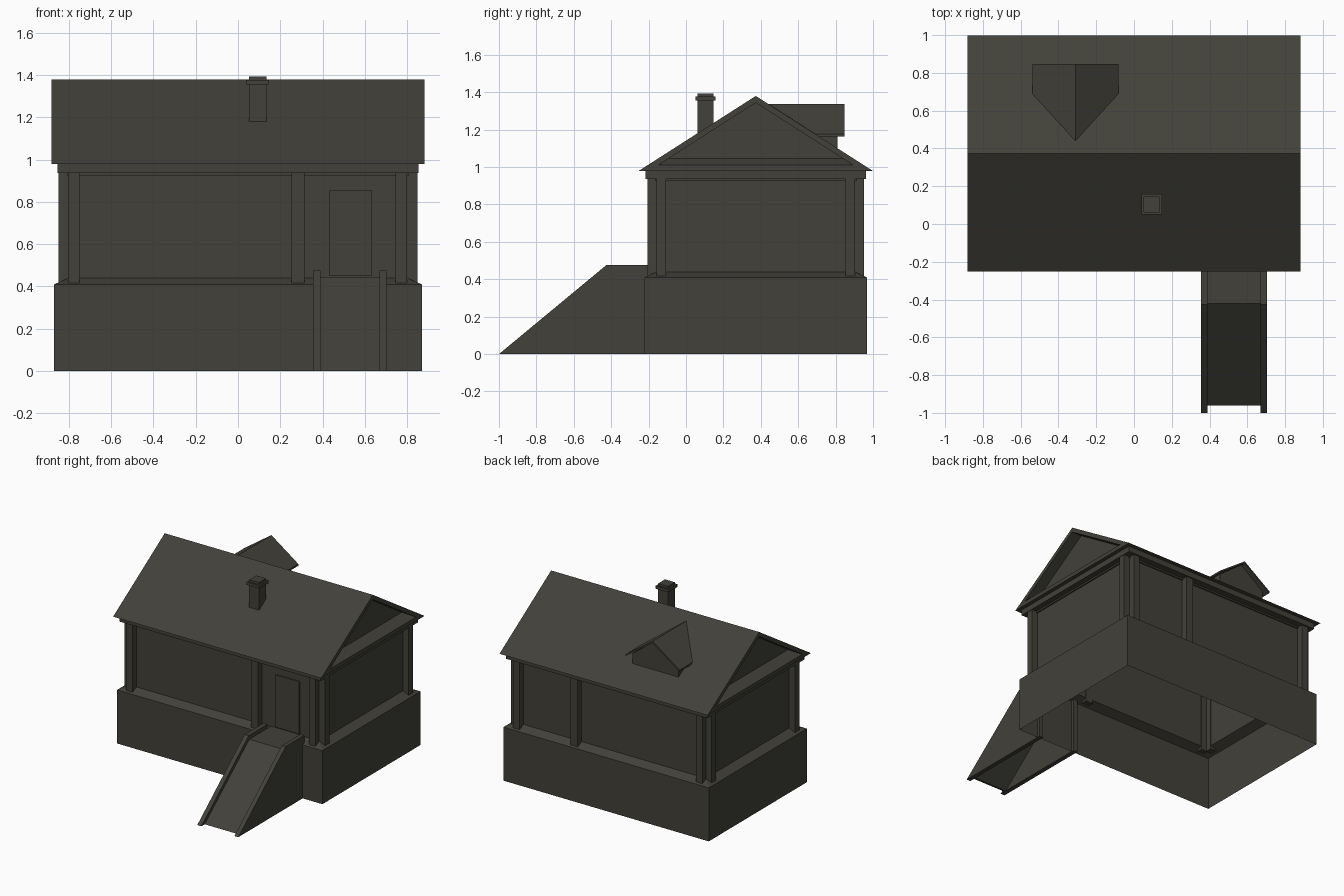
import bpy, bmesh

if "Cube" in bpy.data.objects:
    bpy.data.objects.remove(bpy.data.objects["Cube"])

mat = bpy.data.materials.new("dark olive grey")
mat.diffuse_color = (0.054, 0.052, 0.041, 1)
mat.use_nodes = True
mat.node_tree.nodes["Principled BSDF"].inputs["Base Color"].default_value = mat.diffuse_color
CY = 0.373          # house centre in y
SLOPE = 0.4 / 0.625  # main roof pitch


def finish(name, bm):
    bmesh.ops.recalc_face_normals(bm, faces=bm.faces)
    me = bpy.data.meshes.new(name)
    bm.to_mesh(me)
    bm.free()
    me.materials.append(mat)
    ob = bpy.data.objects.new(name, me)
    bpy.context.collection.objects.link(ob)
    return ob


def loft(name, loops, caps=True):
    """Skin a list of equal-length point loops."""
    bm = bmesh.new()
    rings = [[bm.verts.new(p) for p in lp] for lp in loops]
    n = len(rings[0])
    for a, b in zip(rings, rings[1:]):
        for i in range(n):
            j = (i + 1) % n
            bm.faces.new((a[i], a[j], b[j], b[i]))
    if caps:
        bm.faces.new(rings[0])
        bm.faces.new(rings[-1])
    return finish(name, bm)


def rect(cx, cy, hx, hy, z):
    return [(cx - hx, cy - hy, z), (cx + hx, cy - hy, z),
            (cx + hx, cy + hy, z), (cx - hx, cy + hy, z)]


def box(name, cx, cy, hx, hy, z0, z1):
    return loft(name, [rect(cx, cy, hx, hy, z0), rect(cx, cy, hx, hy, z1)])


def prism_x(name, yz, x0, x1):
    return loft(name, [[(x, y, z) for y, z in yz] for x in (x0, x1)])


def prism_y(name, xz, y0, y1):
    return loft(name, [[(x, y, z) for x, z in xz] for y in (y0, y1)])


# Base with sloped ledge, and walls: hollow and open underneath
loft("base", [rect(0, CY, 0.87, 0.594, 0), rect(0, CY, 0.87, 0.594, 0.41),
              rect(0, CY, 0.80, 0.53, 0.44)], caps=False)
loft("walls", [rect(0, CY, 0.80, 0.53, 0.44), rect(0, CY, 0.80, 0.53, 0.95)], caps=False)

# Posts on the long sides and near the corners of the short sides
for s, side in ((-1, "front"), (1, "back")):
    for x, h in ((-0.777, 0.027), (0.283, 0.031), (0.772, 0.027)):
        box(side + "_post", x, CY + s * 0.552, h, 0.026, 0.412, 0.94)
for s, side in ((-1, "left"), (1, "right")):
    for t in (-1, 1):
        box(side + "_post", s * 0.823, CY + t * 0.505, 0.027, 0.026, 0.412, 0.94)

# Beam under the eaves with a thin strip below
box("beam", 0, CY, 0.853, 0.59, 0.937, 0.98)
box("beam_strip", 0, CY, 0.81, 0.54, 0.925, 0.94)


# Main roof: prism with recessed gables
def gable(x, zb, off):
    top = 1.38 - off
    h = (top - zb) / SLOPE
    return [(x, CY - h, zb), (x, CY + h, zb), (x, CY, top)]


half = [(0.80, 1.046, 0.036), (0.882, 1.01, 0.036), (0.882, 0.98, 0)]
loft("roof", [gable(-x, z, o) for x, z, o in half] +
     [gable(x, z, o) for x, z, o in reversed(half)])

# Door plate
box("door", 0.532, CY - 0.533, 0.102, 0.005, 0.452, 0.853)

# Ramp: side rails and a thin deck
rail = [(-1, 0), (-0.427, 0.475), (-0.2, 0.475), (-0.2, 0)]
for x0, x1 in ((0.355, 0.39), (0.67, 0.703)):
    prism_x("ramp_rail", rail, x0, x1)
deck = [(-0.96, 0), (-0.42, 0.445), (-0.155, 0.445), (-0.155, 0.435), (-0.416, 0.435), (-0.945, 0)]
prism_x("ramp_deck", deck, 0.39, 0.67)

# Chimney with collar and cap
loft("chimney", [rect(0.093, 0.104, h, h, z) for h, z in
     ((0.042, 1.1), (0.042, 1.355), (0.054, 1.355), (0.054, 1.377), (0.042, 1.377), (0.042, 1.393))])

# Dormer on the back slope: overhanging roof whose rear is buried in the main roof
DX = -0.31
dormer_wall = [(DX - 0.195, 1.0), (DX + 0.195, 1.0), (DX + 0.195, 1.18), (DX, 1.325), (DX - 0.195, 1.18)]
prism_y("dormer_wall", dormer_wall, 0.5, 0.81)


def slab(y_eave, y_ridge, drop):
    w = 0.228
    return [(DX - w, y_eave, 1.178 - drop), (DX, y_ridge, 1.338 - drop), (DX + w, y_eave, 1.178 - drop)]


outer, inner = slab(0.69, 0.44, 0), slab(0.69, 0.44, 0.014)
outer_b, inner_b = slab(0.847, 0.847, 0), slab(0.847, 0.847, 0.014)
loft("dormer_roof", [outer + inner[::-1], outer_b + inner_b[::-1]])
